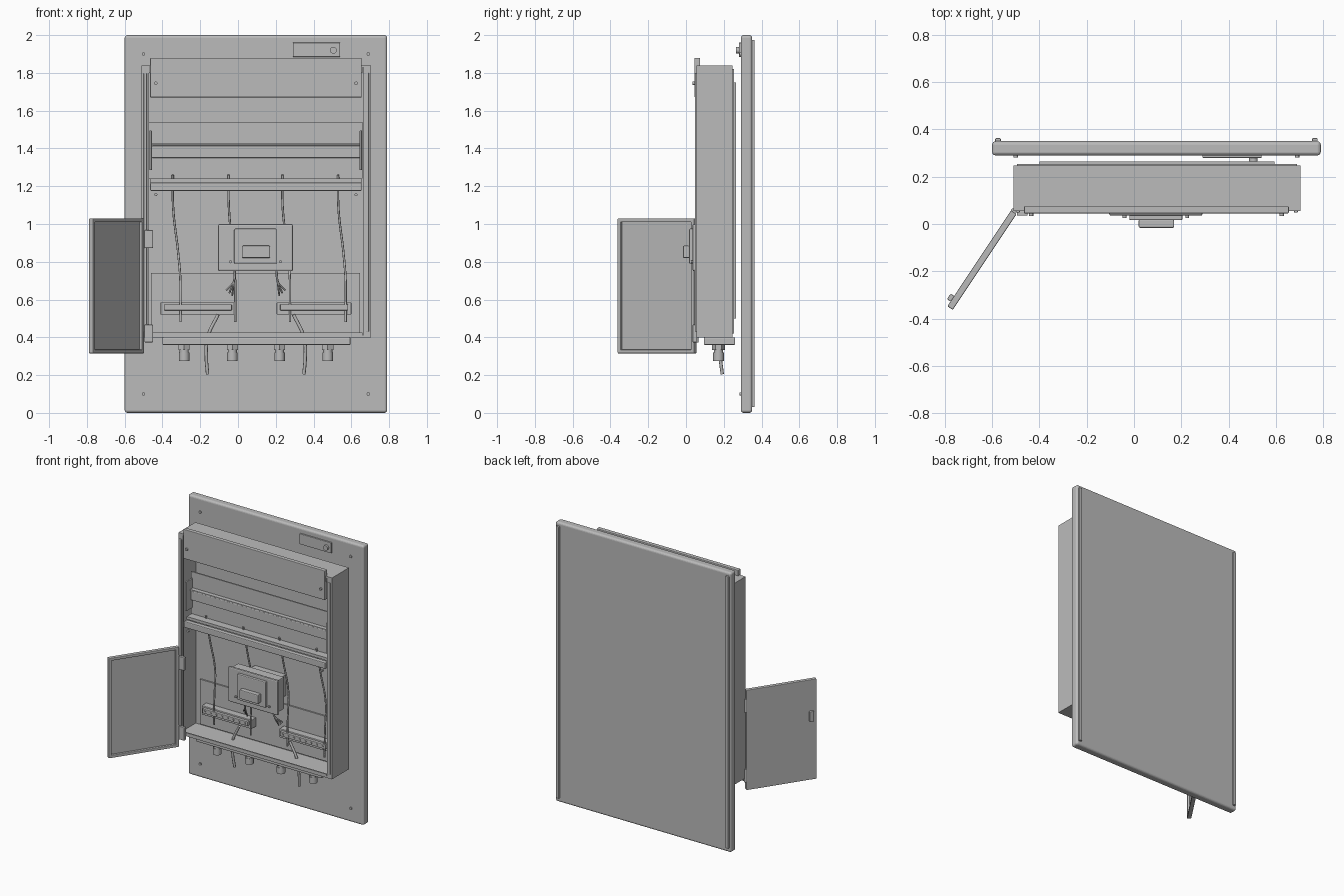
import bpy, math
from mathutils import Vector, Matrix

cube = bpy.data.objects.get("Cube")
if cube:
    bpy.data.objects.remove(cube, do_unlink=True)

grey = bpy.data.materials.new("light grey")
grey.use_nodes = True
grey.diffuse_color = (0.5, 0.5, 0.5, 1)
grey.node_tree.nodes["Principled BSDF"].inputs["Base Color"].default_value = (0.5, 0.5, 0.5, 1)


def finish(ob, name, bevel=0, segments=2):
    ob.name = name
    ob.data.materials.append(grey)
    if bevel:
        mod = ob.modifiers.new("Bevel", 'BEVEL')
        mod.width, mod.segments = bevel, segments
    return ob


def box(name, x, y, z, bevel=0, segments=2):
    """Block spanning the (low, high) pairs along each axis."""
    bpy.ops.mesh.primitive_cube_add(size=1)
    ob = bpy.context.object
    ob.data.transform(Matrix.LocRotScale(
        Vector([(a + b) / 2 for a, b in (x, y, z)]), None,
        Vector([b - a for a, b in (x, y, z)])))
    return finish(ob, name, bevel, segments)


def rod(name, centre, radius, depth, axis='Z', sides=20):
    bpy.ops.mesh.primitive_cylinder_add(
        radius=radius, depth=depth, vertices=sides, location=centre,
        rotation=(math.pi / 2 if axis == 'Y' else 0, 0, 0))
    bpy.ops.object.shade_smooth_by_angle()
    return finish(bpy.context.object, name)


def wire(name, points, radius=0.006):
    curve = bpy.data.curves.new(name, 'CURVE')
    curve.dimensions = '3D'
    curve.bevel_depth, curve.bevel_resolution = radius, 2
    curve.resolution_u, curve.use_fill_caps = 6, True
    spline = curve.splines.new('BEZIER')
    spline.bezier_points.add(len(points) - 1)
    for bp, co in zip(spline.bezier_points, points):
        bp.co = co
        bp.handle_left_type = bp.handle_right_type = 'AUTO'
    ob = bpy.data.objects.new(name, curve)
    bpy.context.collection.objects.link(ob)
    curve.materials.append(grey)


# Mounting board with rear edge rails and corner screws
box("mounting_board", (-0.6, 0.79), (0.29, 0.35), (0, 2), 0.015, 4)
for side, x in (("right", -0.575), ("left", 0.765)):
    box(f"board_rail_{side}", (x - 0.012, x + 0.012), (0.345, 0.363), (0.03, 1.975), 0.004)
    for z in (0.1, 1.9):
        rod("board_screw", (-0.5 if x < 0 else 0.69, 0.288, z), 0.009, 0.012, 'Y')

# Label plate with a round button
box("label_plate", (0.29, 0.54), (0.28, 0.292), (1.885, 1.96), 0.002)
rod("label_button", (0.505, 0.274, 1.92), 0.018, 0.02, 'Y')

# Enclosure shell
X0, X1, Z0, Z1 = -0.51, 0.705, 0.4, 1.84
box("case_back", (X0, X1), (0.235, 0.247), (Z0, Z1))
box("case_top", (X0, X1), (0.055, 0.24), (Z1 - 0.012, Z1))
box("case_floor", (X0, X1), (0.055, 0.24), (Z0, Z0 + 0.012))
box("case_wall_right", (X0, X0 + 0.012), (0.055, 0.24), (Z0, Z1))
box("case_wall_left", (X1 - 0.012, X1), (0.055, 0.24), (Z0, Z1))
box("case_rear_pad", (-0.495, 0.69), (0.247, 0.254), (0.42, 1.82))
box("case_rear_spacer", (-0.4, 0.595), (0.254, 0.264), (0.5, 1.75))
for side, a, b in (("right", X0, -0.472), ("left", 0.665, X1)):
    box(f"front_flange_{side}", (a, b), (0.055, 0.064), (Z0, Z1))
    mid = (a + b) / 2
    box(f"flange_strip_{side}", (mid - 0.008, mid + 0.008), (0.048, 0.058), (0.43, 1.8), 0.003)
box("front_lip_bottom", (-0.47, 0.66), (0.055, 0.064), (Z0, 0.425))
box("front_lip_top", (-0.47, 0.66), (0.055, 0.064), (1.8, Z1))

# Upper cover and its screws
box("upper_cover", (-0.465, 0.655), (0.045, 0.075), (1.67, 1.88), 0.004)
for x in (-0.435, 0.625):
    rod("cover_screw", (x, 0.041, 1.745), 0.009, 0.014, 'Y')
    rod("flange_screw", (x, 0.06, 1.155), 0.008, 0.014, 'Y')

# Breaker mounting panel with rail and end brackets
box("breaker_panel", (-0.47, 0.66), (0.14, 0.15), (1.24, 1.54))
box("breaker_rail", (-0.455, 0.645), (0.115, 0.14), (1.35, 1.415), 0.003)
box("breaker_rail_lip", (-0.455, 0.645), (0.11, 0.14), (1.418, 1.427))
for x in (-0.462, 0.65):
    box("rail_bracket", (x - 0.006, x + 0.006), (0.07, 0.145), (1.285, 1.495), 0.003)

# Cross bar
box("cross_bar", (-0.465, 0.655), (0.05, 0.085), (1.175, 1.22), 0.006)
box("cross_bar_ledge", (-0.465, 0.655), (0.085, 0.14), (1.22, 1.24))

# Control unit
box("control_body", (-0.09, 0.275), (0.05, 0.13), (0.76, 0.99), 0.006)
box("control_stand", (-0.03, 0.215), (0.13, 0.236), (0.8, 0.95))
box("control_face", (-0.105, 0.29), (0.035, 0.055), (0.75, 1.0), 0.008)
box("control_bezel", (-0.02, 0.205), (0.016, 0.04), (0.79, 0.975), 0.006)
box("control_display", (0.02, 0.17), (-0.016, 0.02), (0.82, 0.885), 0.006)
for x in (-0.04, 0.225):
    rod("control_screw", (x, 0.032, 0.8), 0.008, 0.012, 'Y')

# Lower back panel and terminal blocks
box("lower_panel", (-0.46, 0.645), (0.225, 0.236), (0.42, 0.74))
for a in (-0.41, 0.205):
    b = a + 0.395
    box("terminal_block", (a, b), (0.175, 0.226), (0.52, 0.585), 0.004)
    box("terminal_strip", (a + 0.018, b - 0.018), (0.155, 0.18), (0.543, 0.575), 0.003)
    for i in range(8):
        rod("terminal_screw", (a + 0.04 + i * 0.045, 0.153, 0.559), 0.007, 0.008, 'Y', 10)

# Gland plate and cable glands
box("gland_plate", (-0.4, 0.595), (0.095, 0.26), (0.36, 0.4), 0.005)
for x in (-0.285, -0.03, 0.22, 0.475):
    rod("gland_nut", (x, 0.172, 0.347), 0.034, 0.026, sides=6)
    rod("gland_neck", (x, 0.172, 0.32), 0.024, 0.06)
    rod("gland_cap", (x, 0.172, 0.297), 0.028, 0.044)

# Wires from the breakers down to the terminals
for top, low in ((-0.345, -0.305), (-0.05, -0.015), (0.235, 0.275), (0.53, 0.57)):
    wire("feed_wire", [(top, 0.13, 1.26), (top + 0.002, 0.17, 1.08),
                       (low - 0.012, 0.195, 0.85), (low, 0.17, 0.7),
                       (low, 0.165, 0.585), (low, 0.165, 0.48)])

# Control unit leads and outgoing cables, mirrored about the case centre
MID = 0.094
for s in (-1, 1):
    for i in range(3):
        end = MID + s * (0.115 + 0.015 * i)
        wire("control_lead", [(MID + s * 0.11, 0.1, 0.77), (MID + s * 0.115, 0.11, 0.7),
                              (end + s * 0.01, 0.15, 0.62 + 0.015 * i)], 0.005)
    wire("outgoing_cable", [(MID + s * 0.2, 0.165, 0.52), (MID + s * 0.255, 0.17, 0.4),
                            (MID + s * 0.262, 0.18, 0.3), (MID + s * 0.255, 0.192, 0.205)], 0.009)

# Open door, built along x from its hinge and swung into place
W, D0, D1 = 0.487, 0.315, 1.03
rim = (-0.014, 0.014)
door = [
    box("door_panel", (0.005, W - 0.005), (-0.014, -0.002), (D0 + 0.005, D1 - 0.005)),
    box("door_rim_hinge", (0, 0.02), rim, (D0, D1), 0.004),
    box("door_rim_free", (W - 0.02, W), rim, (D0, D1), 0.004),
    box("door_rim_bottom", (0, W), rim, (D0, D0 + 0.02), 0.004),
    box("door_rim_top", (0, W), rim, (D1 - 0.02, D1), 0.004),
    box("door_handle", (W - 0.052, W - 0.024), (-0.032, -0.012), (0.735, 0.81), 0.004),
]
swing = Matrix.Translation((-0.508, 0.05, 0)) @ Matrix.Rotation(math.atan2(-0.832, -0.554), 4, 'Z')
for part in door:
    part.matrix_world = swing

# Hinges
for z in (0.42, 0.92):
    box("hinge_leaf", (-0.495, -0.45), (0.035, 0.056), (z - 0.047, z + 0.047), 0.004)
    rod("hinge_pin", (-0.51, 0.055, z), 0.011, 0.094)
